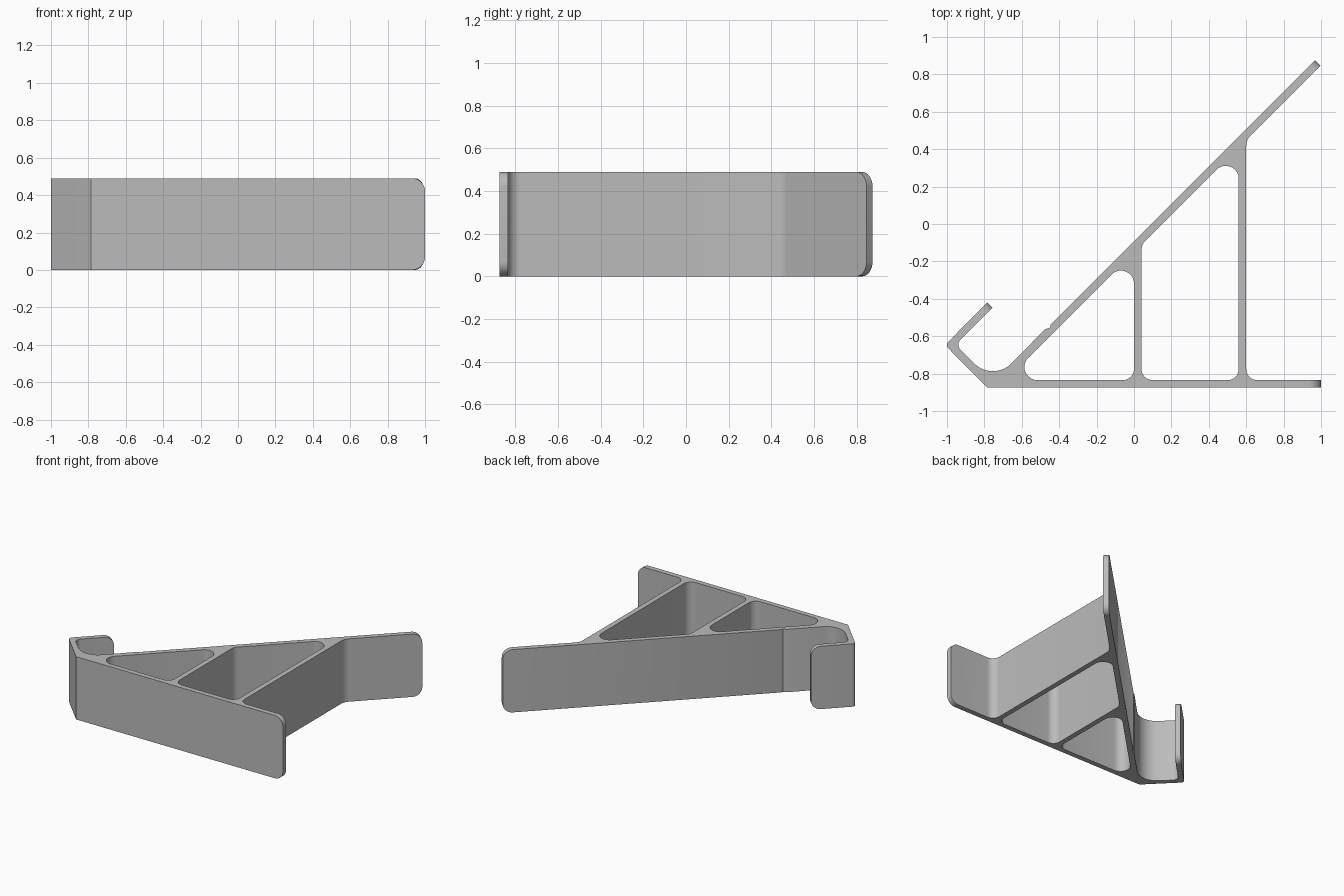
import bpy
import bmesh
import math
from mathutils import Vector

HEIGHT = 0.49
TIP_RADIUS = 0.07

if "Cube" in bpy.data.objects:
    bpy.data.objects.remove(bpy.data.objects["Cube"], do_unlink=True)

grey = bpy.data.materials.new("plain grey")
grey.use_nodes = True
GREY_COLOUR = (0.5, 0.5, 0.5, 1.0)
grey.diffuse_color = GREY_COLOUR
grey.node_tree.nodes["Principled BSDF"].inputs["Base Color"].default_value = GREY_COLOUR


def rounded(corners, segments=10):
    """Turn (x, y, radius) corners into a filleted outline."""
    outline = []
    for i, (x, y, r) in enumerate(corners):
        p = Vector((x, y))
        if r == 0:
            outline.append(p)
            continue
        to_prev = (Vector(corners[i - 1][:2]) - p).normalized()
        to_next = (Vector(corners[(i + 1) % len(corners)][:2]) - p).normalized()
        half = to_prev.angle(to_next) / 2
        centre = p + (to_prev + to_next).normalized() * r / math.sin(half)
        reach = r / math.tan(half)
        start = (p + to_prev * reach - centre).normalized()
        end = (p + to_next * reach - centre).normalized()
        outline += [centre + start.slerp(end, k / segments) * r
                    for k in range(segments + 1)]
    return outline


def prism(name, corners, z0, z1, tips=()):
    """Extrude an outline, rounding the height corners of the free tips."""
    bm = bmesh.new()
    base = bm.faces.new([bm.verts.new((p.x, p.y, z0)) for p in rounded(corners)])
    top = bmesh.ops.extrude_face_region(bm, geom=[base], use_keep_orig=True)["geom"]
    bmesh.ops.translate(bm, vec=(0, 0, z1 - z0),
                        verts=[g for g in top if isinstance(g, bmesh.types.BMVert)])
    bmesh.ops.recalc_face_normals(bm, faces=bm.faces[:])

    def at_tip(v):
        return any((v.co.xy - Vector(t)).length < 0.001 for t in tips)

    ends = [e for e in bm.edges if all(at_tip(v) for v in e.verts)
            and abs(e.verts[0].co.z - e.verts[1].co.z) < 0.001]
    if ends:
        bmesh.ops.bevel(bm, geom=ends, offset=TIP_RADIUS, offset_type='OFFSET',
                        segments=8, profile=0.5, affect='EDGES')
    mesh = bpy.data.meshes.new(name)
    bm.to_mesh(mesh)
    bm.free()
    mesh.materials.append(grey)
    obj = bpy.data.objects.new(name, mesh)
    bpy.context.collection.objects.link(obj)
    return obj


# Free ends of the base, the sloping arm and the hook
base_tip = [(1.0, -0.875), (1.0, -0.835)]
arm_tip = [(0.997, 0.847), (0.968, 0.875)]
hook_tip = [(-0.757, -0.447), (-0.785, -0.42)]


def sharp(points):
    return [(x, y, 0) for x, y in points]


# Outline: base, sloping arm with a small step, cradle and hook
outline = (
    [(-0.785, -0.875, 0)] + sharp(base_tip)
    + [(0.6, -0.835, 0.06), (0.6, 0.45, 0.08)] + sharp(arm_tip)
    + [(-0.445, -0.538, 0), (-0.45, -0.554, 0), (-0.475, -0.562, 0),
       (-0.754, -0.846, 0.14), (-0.955, -0.645, 0.04)]
    + sharp(hook_tip) + [(-1.01, -0.647, 0.025)]
)
bracket = prism("bracket_body", outline, 0, HEIGHT, base_tip + arm_tip + hook_tip)

# Openings between the struts
openings = {
    "small_opening": [(-0.685, -0.835, 0.07), (0.0, -0.835, 0.06), (0.0, -0.15, 0.07)],
    "large_opening": [(0.04, -0.835, 0.06), (0.56, -0.835, 0.06),
                      (0.56, 0.41, 0.07), (0.04, -0.11, 0.07)],
}
bpy.context.view_layer.objects.active = bracket
for name, corners in openings.items():
    cutter = prism(name, corners, -0.1, HEIGHT + 0.1)
    cutter.hide_render = True
    cut = bracket.modifiers.new(name, 'BOOLEAN')
    cut.operation = 'DIFFERENCE'
    cut.solver = 'EXACT'
    cut.object = cutter
    bpy.ops.object.modifier_apply(modifier=cut.name)
    bpy.data.objects.remove(cutter, do_unlink=True)

# Smooth fillets, crisp edges
bpy.ops.object.select_all(action='DESELECT')
bracket.select_set(True)
bpy.ops.object.shade_smooth_by_angle(angle=math.radians(30))
